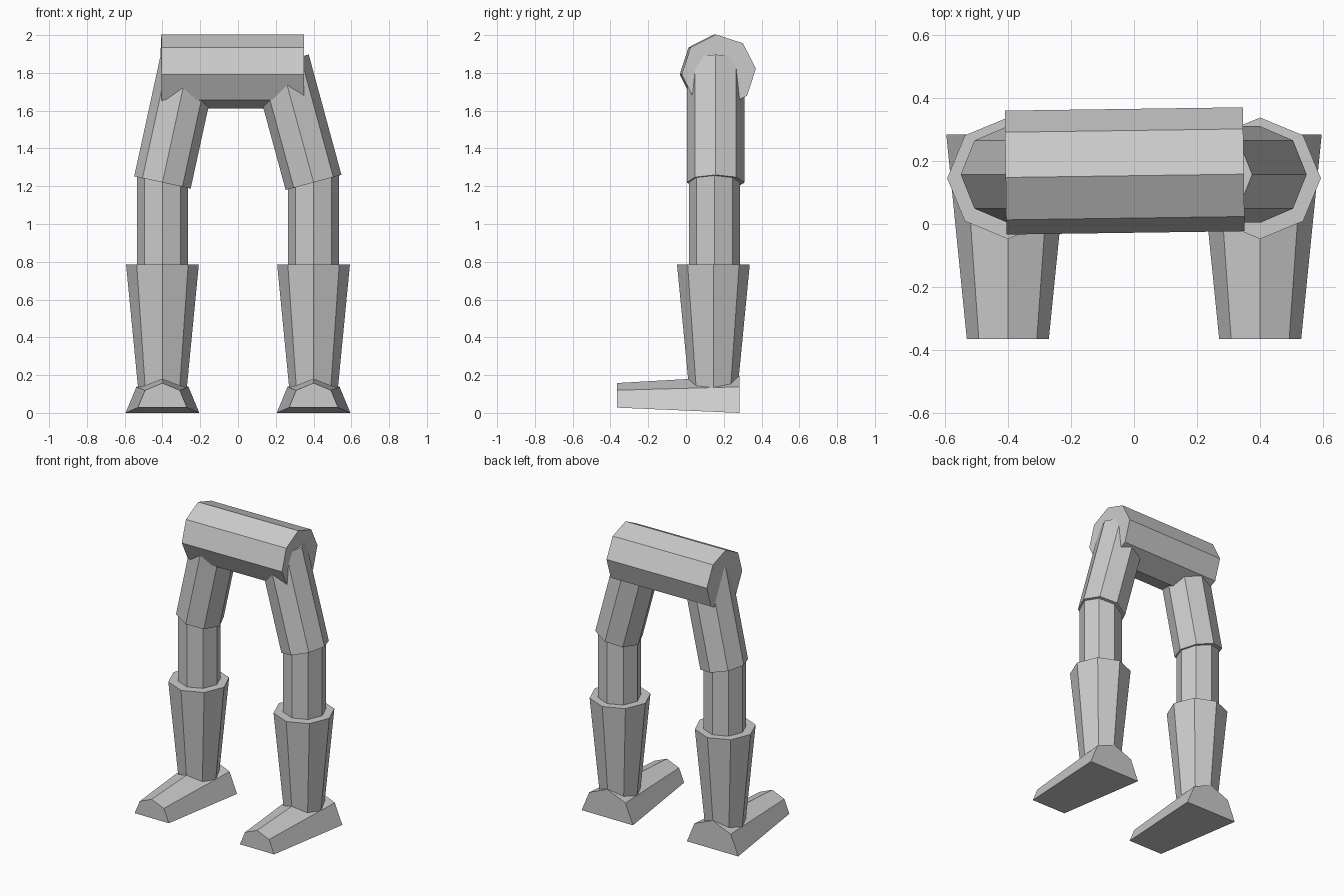
import bpy
import bmesh
from math import radians, sin, cos, pi
from mathutils import Vector

cube = bpy.data.objects.get("Cube")
if cube:
    bpy.data.objects.remove(cube, do_unlink=True)

grey = bpy.data.materials.new("plain grey")
grey.use_nodes = True
colour = (0.6, 0.6, 0.6, 1)
grey.diffuse_color = colour
grey.node_tree.nodes["Principled BSDF"].inputs["Base Color"].default_value = colour

SIDES = 8


def tube(name, base, length, r_base, r_top, rotation=(0, 0, 0)):
    """Octagonal tapered tube whose origin is the middle of its base."""
    bm = bmesh.new()
    bmesh.ops.create_cone(bm, cap_ends=True, segments=SIDES,
                          radius1=r_base, radius2=r_top, depth=length)
    bmesh.ops.translate(bm, verts=bm.verts, vec=(0, 0, length / 2))
    return finish(name, bm, base, rotation)


def finish(name, bm, location, rotation=(0, 0, 0)):
    bmesh.ops.recalc_face_normals(bm, faces=bm.faces)
    mesh = bpy.data.meshes.new(name)
    bm.to_mesh(mesh)
    bm.free()
    mesh.materials.append(grey)
    obj = bpy.data.objects.new(name, mesh)
    obj.location = location
    obj.rotation_euler = rotation
    bpy.context.collection.objects.link(obj)
    return obj


def foot(name, x):
    """Half octagon at the heel tapering to a smaller one at the toe."""
    bm = bmesh.new()
    ends = []
    for y, z, r in ((0.283, 0, 0.195), (-0.365, 0.028, 0.13)):
        ends.append([bm.verts.new((r * cos(i * pi / 4), y, z + r * sin(i * pi / 4)))
                     for i in range(5)])
    heel, toe = ends
    bm.faces.new(heel)
    bm.faces.new(toe)
    for i in range(5):
        j = (i + 1) % 5
        bm.faces.new((heel[i], heel[j], toe[j], toe[i]))
    return finish(name, bm, Vector((x, 0, 0)))


# Legs: the two thighs lean inward by slightly different amounts
for side, s, lean in (("left", 1, 15.2), ("right", -1, 12.3)):
    x = s * 0.4
    foot(side + "_foot", x)
    tube(side + "_shin", (x, 0.145, 0.09), 0.695, 0.125, 0.1925)
    tube(side + "_knee", (x, 0.15, 0.7), 0.56, 0.135, 0.135)
    tube(side + "_thigh", (x, 0.157, 1.22), 0.66, 0.153, 0.153,
         (0, -s * radians(lean), 0))

# Hips: a slightly turned bar across the top
hips = tube("hips", (-0.407, 0.163, 1.807), 0.755, 0.197, 0.197)
roll = radians(4.5)
hips.rotation_euler = (0, radians(90), radians(0.8))
for v in hips.data.vertices:
    vx, vy = v.co.x, v.co.y
    v.co.x = vx * cos(roll) - vy * sin(roll)
    v.co.y = vx * sin(roll) + vy * cos(roll)
